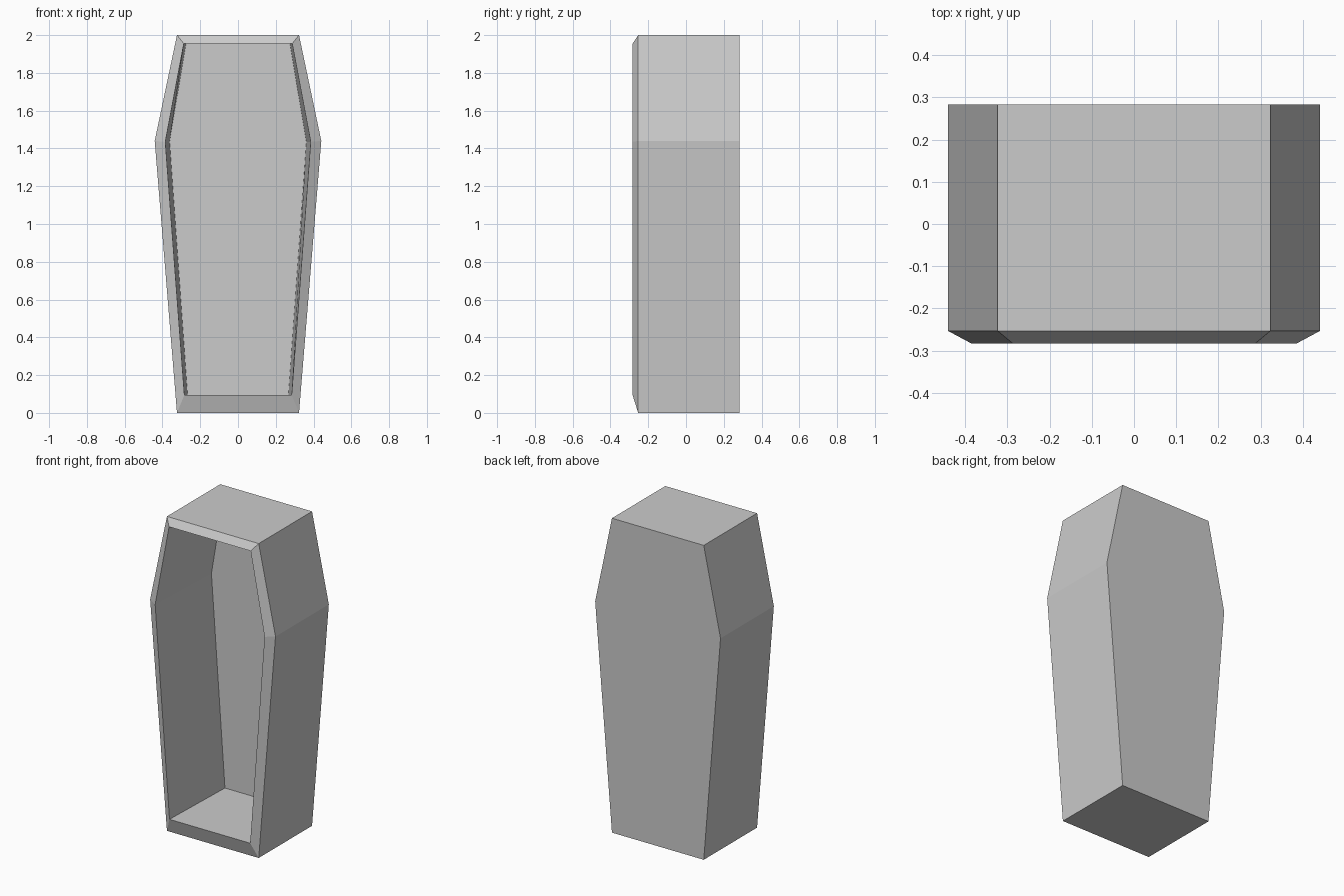
import bpy, bmesh

if "Cube" in bpy.data.objects:
    bpy.data.objects.remove(bpy.data.objects["Cube"])

# Each section: depth y, half widths (foot, shoulder, head), heights of the same
SECTIONS = [
    (0.283, (0.323, 0.441, 0.323), (0.0, 1.44, 2.0)),       # outer back
    (-0.253, (0.323, 0.441, 0.323), (0.0, 1.44, 2.0)),      # outer front edge
    (-0.283, (0.284, 0.385, 0.287), (0.095, 1.435, 1.955)),  # bevelled rim
    (0.25, (0.267, 0.362, 0.275), (0.095, 1.435, 1.955)),   # inner back
]


def hexagon(bm, y, widths, heights):
    right = [(w, y, z) for w, z in zip(widths, heights)]
    left = [(-x, y, z) for x, y, z in reversed(right)]
    return [bm.verts.new(p) for p in right + left]


# Hollow six-sided coffin shell, open to the front
bm = bmesh.new()
rings = [hexagon(bm, *s) for s in SECTIONS]
for a, b in zip(rings, rings[1:]):
    for i in range(6):
        j = (i + 1) % 6
        bm.faces.new((a[i], a[j], b[j], b[i]))
bm.faces.new(rings[0])
bm.faces.new(rings[-1])
bmesh.ops.recalc_face_normals(bm, faces=bm.faces)

mesh = bpy.data.meshes.new("coffin_shell")
bm.to_mesh(mesh)
bm.free()
bpy.context.collection.objects.link(bpy.data.objects.new("coffin_shell", mesh))
